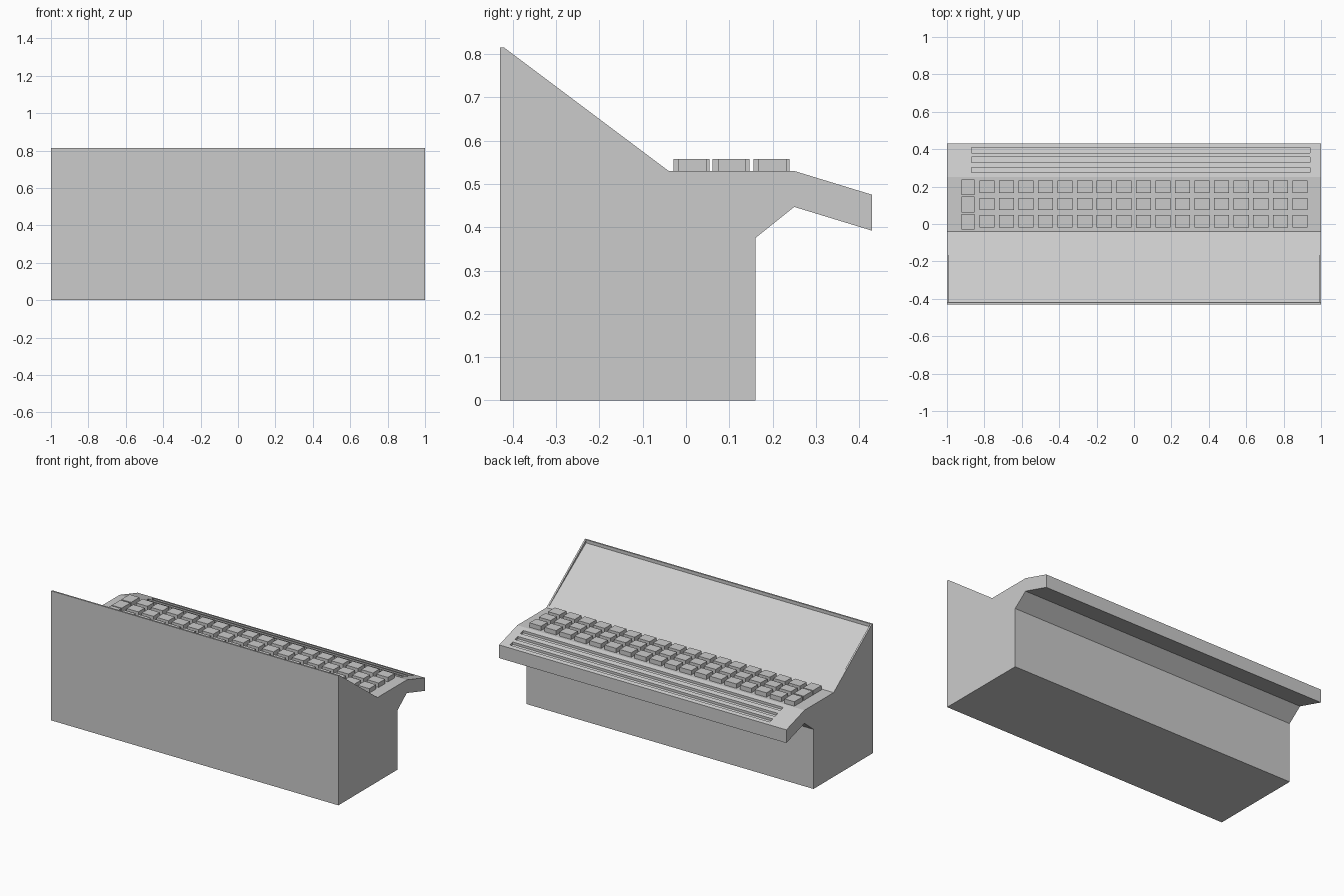
import bpy, bmesh

if "Cube" in bpy.data.objects:
    bpy.data.objects.remove(bpy.data.objects["Cube"])


def prism(name, profile, x0, x1):
    """Extrude a (y, z) profile along x."""
    bm = bmesh.new()
    face = bm.faces.new([bm.verts.new((x0, y, z)) for y, z in profile])
    ext = bmesh.ops.extrude_face_region(bm, geom=[face])
    moved = [v for v in ext["geom"] if isinstance(v, bmesh.types.BMVert)]
    bmesh.ops.translate(bm, verts=moved, vec=(x1 - x0, 0, 0))
    bmesh.ops.recalc_face_normals(bm, faces=bm.faces)
    mesh = bpy.data.meshes.new(name)
    bm.to_mesh(mesh)
    bm.free()
    ob = bpy.data.objects.new(name, mesh)
    bpy.context.collection.objects.link(ob)
    return ob


def cut(target, cutter):
    mod = target.modifiers.new("cut", "BOOLEAN")
    mod.operation, mod.solver, mod.object = "DIFFERENCE", "EXACT", cutter
    cutter.hide_render = True
    bpy.context.view_layer.objects.active = target
    bpy.ops.object.modifier_apply(modifier=mod.name)
    bpy.data.objects.remove(cutter)


def box(name, x0, x1, y0, y1, z0, z1):
    return prism(name, [(y0, z0), (y1, z0), (y1, z1), (y0, z1)], x0, x1)


# console body with sloped panel and overhanging ledge
body = prism("console_body", [
    (-0.43, 0), (0.16, 0), (0.16, 0.375), (0.25, 0.447), (0.43, 0.392),
    (0.43, 0.475), (0.25, 0.53), (-0.04, 0.53), (-0.42, 0.815), (-0.43, 0.815)], -1, 1)

# tapering recess of the sloped panel
cut(body, prism("panel_cutter", [
    (-0.42, 0.795), (-0.05, 0.535), (-0.05, 0.65), (-0.42, 0.9)], -0.99, 0.99))


# long grooves in the ledge
def ledge_z(y):
    return 0.53 - (y - 0.25) * 0.055 / 0.18


for y0 in (0.275, 0.329, 0.380):
    y1 = y0 + 0.028
    cut(body, prism("groove_cutter", [
        (y0, ledge_z(y0) - 0.015), (y1, ledge_z(y1) - 0.015),
        (y1, ledge_z(y1) + 0.03), (y0, ledge_z(y0) + 0.03)], -0.87, 0.941))

# three rows of keys, each with a deeper key at the end
rows = [((-0.029, 0.054), (-0.019, 0.048)),
        ((0.061, 0.147), (0.074, 0.139)),
        ((0.156, 0.239), (0.166, 0.232))]
for r, (end, regular) in enumerate(rows):
    box(f"end_key_{r}", -0.922, -0.853, *end, 0.525, 0.558)
    for c in range(17):
        x = -0.827 + c * 0.1046
        box(f"key_{r}_{c}", x, x + 0.081, *regular, 0.525, 0.558)
